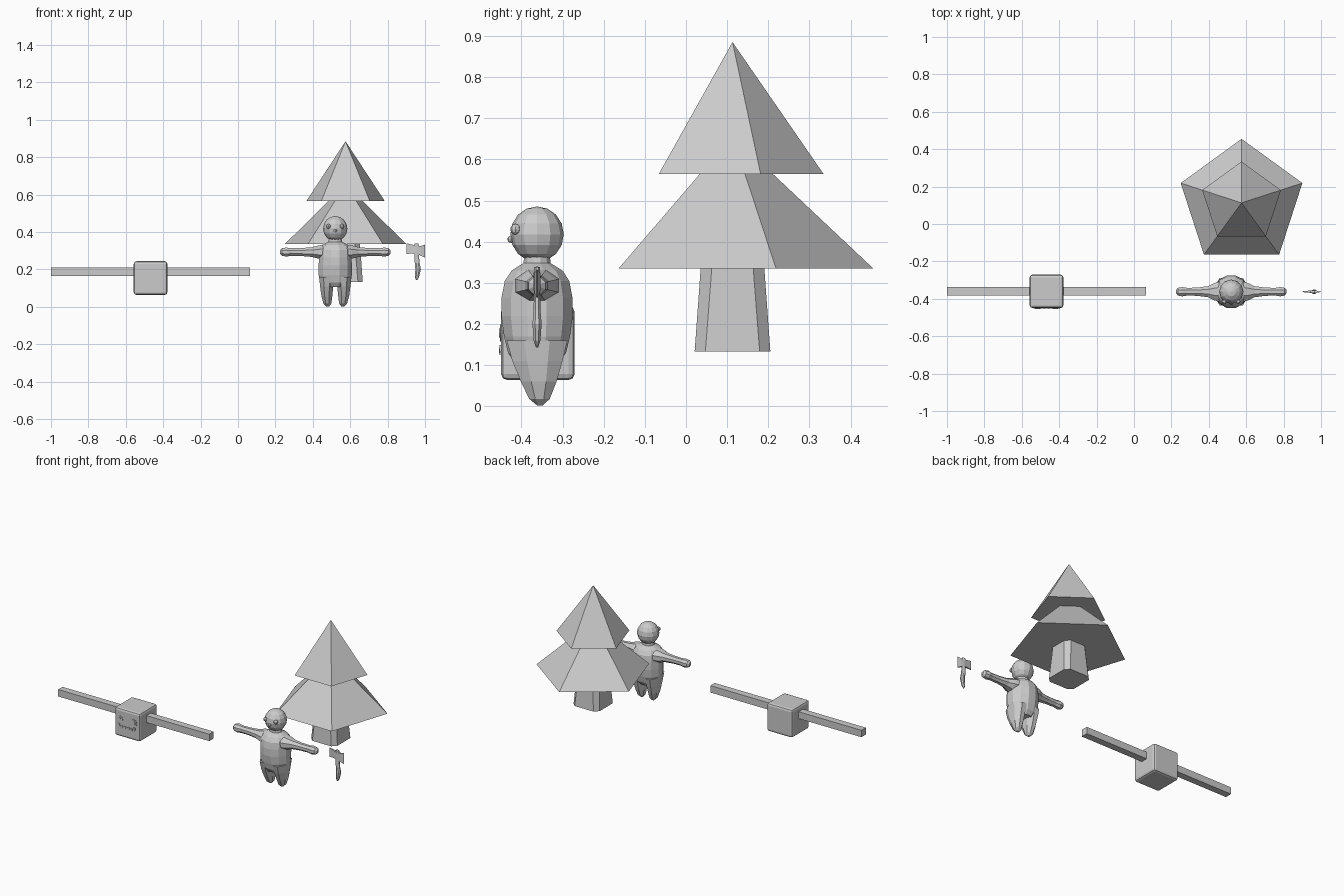
import bpy, bmesh, math
from mathutils import Vector

if "Cube" in bpy.data.objects:
    bpy.data.objects.remove(bpy.data.objects["Cube"])

grey = bpy.data.materials.new("plain grey")
grey.diffuse_color = (0.6, 0.6, 0.6, 1)
grey.use_nodes = True
grey.node_tree.nodes["Principled BSDF"].inputs["Base Color"].default_value = grey.diffuse_color


def finish(name, bm):
    bmesh.ops.recalc_face_normals(bm, faces=bm.faces)
    me = bpy.data.meshes.new(name)
    bm.to_mesh(me)
    bm.free()
    me.materials.append(grey)
    ob = bpy.data.objects.new(name, me)
    bpy.context.collection.objects.link(ob)
    return ob


def skin(name, rings):
    """Join rings of equal point count and cap both ends."""
    bm = bmesh.new()
    loops = [[bm.verts.new(p) for p in r] for r in rings]
    n = len(loops[0])
    for a, b in zip(loops, loops[1:]):
        for i in range(n):
            j = (i + 1) % n
            bm.faces.new((a[i], a[j], b[j], b[i]))
    bm.faces.new(loops[0])
    bm.faces.new(loops[-1])
    return finish(name, bm)


def upright(name, sections, n):
    """Sections are (x, y, z, radius x, radius y)."""
    ang = [2 * math.pi * (i + 0.5) / n for i in range(n)]
    return skin(name, [[(x + rx * math.cos(a), y + ry * math.sin(a), z) for a in ang]
                       for x, y, z, rx, ry in sections])


def box(name, c, s, bevel=0):
    bm = bmesh.new()
    bmesh.ops.create_cube(bm, size=1)
    for v in bm.verts:
        v.co = Vector(c) + Vector(v.co[i] * s[i] for i in range(3))
    ob = finish(name, bm)
    if bevel:
        m = ob.modifiers.new("bevel", 'BEVEL')
        m.width, m.segments = bevel, 2
    return ob


def ball(name, c, r, u, v, squash=1):
    bm = bmesh.new()
    bmesh.ops.create_uvsphere(bm, u_segments=u, v_segments=v, radius=r)
    for w in bm.verts:
        w.co = Vector(c) + Vector((w.co.x, w.co.y, w.co.z * squash))
    return finish(name, bm)


def pyramid(name, z0, z1, r):
    bm = bmesh.new()
    base = [bm.verts.new((0.575 + r * math.sin(k * math.tau / 5),
                          0.113 + r * math.cos(k * math.tau / 5), z0)) for k in range(5)]
    tip = bm.verts.new((0.575, 0.113, z1))
    bm.faces.new(base)
    for i in range(5):
        bm.faces.new((base[i], base[(i + 1) % 5], tip))
    return finish(name, bm)


# Tree: two five-sided tiers on a chamfered, tapering trunk
pyramid("lower_foliage", 0.335, 0.657, 0.342)
pyramid("upper_foliage", 0.565, 0.885, 0.221)


def chamfered(z, a, b):
    pts = [(a, -b), (a, b), (b, a), (-b, a), (-a, b), (-a, -b), (-b, -a), (b, -a)]
    return [(0.575 + x, 0.113 + y, z) for x, y in pts]


skin("trunk", [chamfered(0.133, 0.092, 0.066), chamfered(0.34, 0.077, 0.05)])

# Box robot: body, long side bars, face
RX, RY = -0.4675, -0.36
box("box_head", (RX, RY, 0.154), (0.18, 0.178, 0.18), 0.014)
for s in (-1, 1):
    box("side_bar", (RX + s * 0.3075, RY, 0.188), (0.45, 0.044, 0.044))
    # ringed eye
    for r, d in ((0.021, 0.003), (0.011, 0.006)):
        pts = [(r * math.cos(k * math.tau / 12), r * math.sin(k * math.tau / 12)) for k in range(12)]
        skin("box_eye", [[(RX + s * 0.05 + x, y, 0.178 + z) for x, z in pts]
                         for y in (-0.445, -0.449 - d)])
    box("mouth_corner", (RX + s * 0.054, -0.45, 0.141), (0.01, 0.006, 0.016))
box("mouth", (RX, -0.45, 0.133), (0.11, 0.006, 0.007))
for k in range(4):
    box("tooth", (RX - 0.036 + k * 0.024, -0.451, 0.133), (0.008, 0.007, 0.014))

# Figure: torso, neck, head
FX, FY = 0.52, -0.362
upright("torso", [(FX, FY, 0.105, 0.06, 0.055), (FX, FY, 0.13, 0.083, 0.073),
                  (FX, FY, 0.17, 0.092, 0.083), (FX, FY, 0.22, 0.092, 0.09),
                  (FX, FY, 0.265, 0.09, 0.089), (FX, FY, 0.305, 0.09, 0.081),
                  (FX, FY, 0.33, 0.076, 0.064), (FX, FY, 0.348, 0.038, 0.034),
                  (FX, FY, 0.37, 0.034, 0.032)], 12)
ball("head", (FX, FY, 0.418), 0.065, 12, 8, 1.04)
ball("nose", (FX, -0.425, 0.406), 0.009, 8, 6)

for s in (-1, 1):
    ball("eye", (FX + s * 0.036, -0.414, 0.43), 0.013, 8, 6)
    # tapering leg
    upright("leg", [(FX + s * 0.04, -0.355, 0.002, 0.008, 0.007),
                    (FX + s * 0.042, -0.356, 0.018, 0.023, 0.027),
                    (FX + s * 0.045, -0.358, 0.06, 0.032, 0.047),
                    (FX + s * 0.046, -0.361, 0.11, 0.038, 0.066),
                    (FX + s * 0.045, -0.362, 0.16, 0.045, 0.08)], 8)
    # arm with rounded hand: (distance, radius y, radius z)
    arm = [(0.05, 0.062, 0.045), (0.09, 0.05, 0.038), (0.125, 0.032, 0.028),
           (0.18, 0.024, 0.023), (0.235, 0.022, 0.022), (0.262, 0.027, 0.026),
           (0.285, 0.022, 0.022), (0.296, 0.009, 0.009)]
    ang = [math.tau * (k + 0.5) / 8 for k in range(8)]
    skin("arm", [[(FX + s * d, FY + ry * math.cos(a), 0.293 + rz * math.sin(a)) for a in ang]
                 for d, ry, rz in arm])

# Axe: thin flared blade and curved handle
AY = -0.362
blade = [(0.90, 0.34, 0.283, 0.002), (0.93, 0.333, 0.285, 0.005),
         (0.955, 0.325, 0.282, 0.008), (0.975, 0.325, 0.275, 0.006),
         (1.0, 0.333, 0.263, 0.001)]
skin("axe_blade", [[(x, AY - t, a), (x, AY + t, a), (x, AY + t, b), (x, AY - t, b)]
                   for x, a, b, t in blade])
upright("axe_handle", [(0.955, AY, 0.143, 0.004, 0.003), (0.957, AY, 0.16, 0.012, 0.009),
                       (0.963, AY, 0.2, 0.016, 0.012), (0.958, AY, 0.235, 0.014, 0.009),
                       (0.955, AY, 0.28, 0.013, 0.008), (0.955, AY, 0.338, 0.012, 0.008)], 8)
